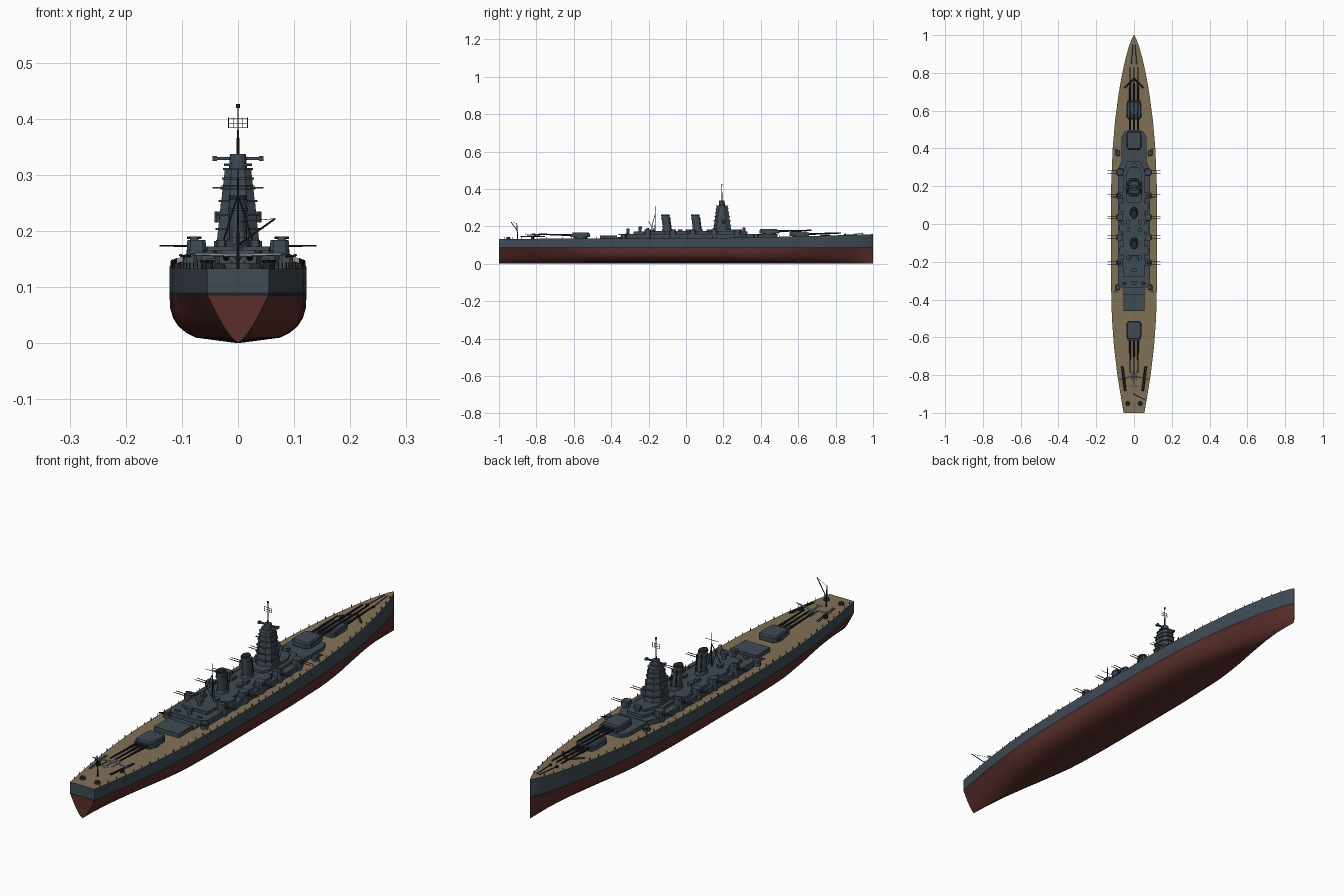
import bpy, bmesh, math
from mathutils import Vector, Matrix

if "Cube" in bpy.data.objects:
    bpy.data.objects.remove(bpy.data.objects["Cube"])

def material(name, c):
    m = bpy.data.materials.new(name)
    m.diffuse_color = (*c, 1)
    m.use_nodes = True
    m.node_tree.nodes["Principled BSDF"].inputs["Base Color"].default_value = m.diffuse_color
    return m

STEEL = material("steel_grey", (0.05, 0.068, 0.088))
DARK = material("dark_metal", (0.016, 0.02, 0.024))
RED = material("red_bottom", (0.10, 0.028, 0.024))
WOOD = material("deck_wood", (0.22, 0.165, 0.095))
PALE = material("pale_grey", (0.3, 0.34, 0.37))

class Part:
    """Collects simple solids into one object; sides=(1,-1) mirrors across x."""
    def __init__(self, name, mat):
        self.name, self.mat, self.bm = name, mat, bmesh.new()

    def prism(self, half, z0, z1, top=1.0, at=(0, 0), shift=0):
        # half: right-hand outline (x, y); mirrored to a closed outline
        pts = list(half) + [(-x, y) for x, y in reversed(half) if abs(x) > 1e-6]
        lo = [self.bm.verts.new((at[0] + x, at[1] + y, z0)) for x, y in pts]
        hi = [self.bm.verts.new((at[0] + x * top, at[1] + y * top + shift, z1)) for x, y in pts]
        n = len(pts)
        self.bm.faces.new(lo)
        self.bm.faces.new(hi)
        for i in range(n):
            self.bm.faces.new((lo[i], lo[(i + 1) % n], hi[(i + 1) % n], hi[i]))

    def block(self, at, w, l, z0, z1, c=0.0, top=1.0):
        w, l = w / 2, l / 2
        h = [(w - c, -l), (w, -l + c), (w, l - c), (w - c, l)] if c else [(w, -l), (w, l)]
        self.prism(h, z0, z1, top, at)

    def rod(self, a, b, r, r2=None, seg=8):
        a, b = Vector(a), Vector(b)
        d = b - a
        m = Matrix.Translation((a + b) / 2) @ d.to_track_quat('Z', 'Y').to_matrix().to_4x4()
        bmesh.ops.create_cone(self.bm, cap_ends=True, segments=seg, radius1=r,
                              radius2=r if r2 is None else r2, depth=d.length, matrix=m)

    def done(self, smooth=False):
        bmesh.ops.recalc_face_normals(self.bm, faces=self.bm.faces)
        me = bpy.data.meshes.new(self.name)
        self.bm.to_mesh(me)
        self.bm.free()
        me.materials.append(self.mat)
        o = bpy.data.objects.new(self.name, me)
        bpy.context.collection.objects.link(o)
        if smooth:
            bpy.context.view_layer.objects.active = o
            o.select_set(True)
            bpy.ops.object.shade_smooth_by_angle(angle=math.radians(35))
            o.select_set(False)
        return o

# hull lines: plan half-breadth and sheer of the deck
PLAN = [(-1, .055), (-.9, .072), (-.8, .088), (-.65, .106), (-.5, .117), (-.3, .122), (0, .122), (.2, .121),
        (.4, .113), (.55, .1), (.7, .08), (.8, .062), (.88, .044), (.94, .027), (.98, .012), (1, .001)]

def breadth(y):
    for (a, p), (b, q) in zip(PLAN, PLAN[1:]):
        if y <= b:
            return p + (q - p) * (y - a) / (b - a)
    return .001

def sheer(y):
    return .133 + .006 * (y + 1) / 2 + .019 * max(0, y) ** 1.5

MID = [(0, 0), (.01, .62), (.018, .75), (.03, .87), (.045, .95), (.062, .99), (.084, 1), (.09, 1)]
END = [0, .2, .32, .46, .62, .78, .98, 1]

def section(y):
    t = min(1, max(0, (abs(y) - .4) / .6))
    t = t * t * (3 - 2 * t)
    w = breadth(y)
    s = [(w * (f * (1 - t) + e * t), z) for (z, f), e in zip(MID, END)]
    return s + [(w, sheer(y))]

YS = [-1 + i * .05 for i in range(37)] + [.88, .91, .94, .96, .98, .99, 1]

def hull_strip(name, mat, i0, i1, smooth=True):
    p = Part(name, mat)
    rows = []
    for y in YS:
        s = section(y)[i0:i1 + 1]
        rows.append([p.bm.verts.new((x, y, z)) for x, z in s] +
                    [p.bm.verts.new((-x, y, z)) for x, z in reversed(s)])
    n = len(rows[0])
    for a, b in zip(rows, rows[1:]):
        for k in list(range(n // 2 - 1)) + list(range(n // 2, n - 1)):
            p.bm.faces.new((a[k], a[k + 1], b[k + 1], b[k]))
    for r in (rows[0], rows[-1]):
        p.bm.faces.new(r)
    bmesh.ops.remove_doubles(p.bm, verts=p.bm.verts, dist=1e-5)
    p.done(smooth)

hull_strip("lower_hull", RED, 0, 6)
hull_strip("waterline_band", DARK, 6, 7)
hull_strip("upper_hull", STEEL, 7, 8)

# wooden deck
p = Part("deck", WOOD)
rows = [[p.bm.verts.new((s * breadth(y), y, sheer(y))) for s in (-1, 1)] for y in YS]
for a, b in zip(rows, rows[1:]):
    p.bm.faces.new((a[0], a[1], b[1], b[0]))
p.done()

# armour belt and deck-edge posts
p = Part("rail_posts", DARK)
for i in range(44):
    y = -.97 + i * .0445
    for s in (1, -1):
        x = s * (breadth(y) - .003)
        p.rod((x, y, sheer(y) - .002), (x, y, sheer(y) + .01), .0012, seg=5)
p.done()

# superstructure decks
p = Part("superstructure", STEEL)
p.prism([(.065, -.335), (.085, -.315), (.085, .29), (.06, .345)], .13, .16)
p.prism([(.055, -.28), (.058, -.26), (.058, .27), (.035, .33)], .155, .172)
p.prism([(.065, .3), (.065, .46), (.05, .49)], .135, .158)
p.prism([(.03, .11), (.043, .13), (.043, .26), (.025, .3)], .17, .182)
p.block((0, -.415), .112, .09, .13, .152)
p.block((0, -.35), .12, .045, .13, .142)
p.done()

# main gun turrets: y, facing, base height
turrets, guns = Part("main_turrets", STEEL), Part("main_guns", DARK)
for y, d, z in ((.605, 1, .148), (.445, 1, .163), (-.565, -1, .142)):
    turrets.rod((0, y, z - .02), (0, y, z), .036, seg=24)
    turrets.prism([(.03, -.052 * d), (.04, -.038 * d), (.04, .028 * d), (.033, .052 * d)], z, z + .018, at=(0, y))
    turrets.prism([(.03, -.05 * d), (.038, -.036 * d), (.038, .026 * d), (.031, .044 * d)], z + .018, z + .024, .92, at=(0, y))
    turrets.block((0, y - d * .03), .086, .012, z + .008, z + .016)
    for x in (-.021, 0, .021):
        guns.rod((x, y + d * .05, z + .011), (x, y + d * .1, z + .0125), .0062, .005, 10)
        guns.rod((x, y + d * .1, z + .0125), (x, y + d * .225, z + .016), .0046, .0032, 10)
turrets.done()
guns.done(True)

# secondary twin mounts along both sides
mounts, barrels = Part("secondary_mounts", STEEL), Part("secondary_barrels", DARK)
for y in (.275, .15, .035, -.07, -.205):
    for s in (1, -1):
        mounts.rod((s * .073, y, .135), (s * .073, y, .166), .019, seg=16)
        mounts.block((s * .074, y), .035, .036, .164, .184, .006, .93)
        for dy in (-.007, .007):
            barrels.rod((s * .09, y + dy, .173), (s * .14, y + dy, .174), .0018, .0013, 6)
# small corner mounts and directors
for y, d in ((.375, 1), (-.335, -1)):
    for s in (1, -1):
        mounts.rod((s * .085, y, .13), (s * .085, y, .148), .014, seg=12)
        mounts.block((s * .085, y), .024, .028, .146, .158, .005, .85)
        for dx in (-.005, .005):
            barrels.rod((s * .085 + dx, y, .153), (s * (.098) + dx, y + d * .026, .157), .0022, seg=6)
for x, y, z in ((.078, -.205, .183), (.078, .15, .183), (.05, -.315, .158), (.042, .29, .165)):
    for s in (1, -1):
        mounts.rod((s * x, y, z), (s * x, y, z + .007), .009, .006, 10)
        barrels.rod((s * x - .013, y, z + .005), (s * x + .013, y, z + .005), .002, seg=6)
for y, z in ((-.245, .17), (-.31, .158), (.31, .165)):
    mounts.rod((0, y, z), (0, y, z + .022), .008, seg=12)
    mounts.block((0, y), .03, .018, z + .018, z + .03, .004)
mounts.done()
barrels.done()

# boats and vents on the upper deck
p = Part("boats_and_vents", STEEL)
for s in (1, -1):
    for y in (-.14, -.02, .09):
        p.prism([(.004, -.03), (.009, -.015), (.009, .015), (.001, .03)], .16, .174, at=(s * .067, y))
    for y in (-.03, .01, -.18):
        p.block((s * .03, y), .018, .025, .171, .184, .003)
p.done()

# raked funnels
p, cap = Part("funnels", STEEL), Part("funnel_caps", DARK)
def oval(a, b):
    return [(a * math.sin(math.pi * i / 10), -b * math.cos(math.pi * i / 10)) for i in range(11)]
for y in (-.1, .06):
    p.prism(oval(.022, .03), .17, .186, .9, (0, y))
    p.prism(oval(.016, .023), .18, .256, .95, (0, y), -.01)
    p.prism(oval(.018, .025), .236, .241, 1, (0, y - .008))
    cap.prism(oval(.0165, .0235), .255, .263, .95, (0, y - .01))
    for s in (1, -1):
        cap.rod((s * .012, y + .022, .18), (s * .01, y + .013, .25), .0025, seg=6)
p.done(True)
cap.done(True)

# stepped bridge tower
p, trim = Part("bridge_tower", STEEL), Part("tower_platforms", STEEL)
Z = [.178, .205, .23, .255, .277, .295, .312]
W = [.038, .035, .0325, .0295, .027, .025]
for z0, z1, w in zip(Z, Z[1:], W):
    p.prism([(w * .5, -w * 1.2), (w, -w * .75), (w, w * .6), (w * .5, w * 1.3)], z0, z1, .93, (0, .192))
    v = w * 1.06
    trim.prism([(v * .5, -v * 1.2), (v, -v * .75), (v, v * .6), (v * .5, v * 1.3)], z1 - .003, z1, 1, (0, .192))
p.rod((0, .192, .31), (0, .192, .337), .016, .0145, 16)
trim.block((0, .192), .05, .03, .316, .32, .008)
trim.block((0, .195), .09, .008, .327, .332)
trim.block((0, .18), .09, .006, .2755, .2785)
for s in (1, -1):
    trim.rod((s * .034, .2, .215), (s * .034, .2, .235), .008, seg=10)
    trim.block((s * .041, .195), .008, .012, .325, .334)
p.done()
trim.done()

# foremast with aerial frame
p = Part("foremast", DARK)
p.rod((0, .192, .33), (0, .192, .38), .0028, .002)
p.rod((0, .192, .38), (0, .192, .42), .0013)
p.rod((0, .192, .419), (0, .192, .426), .0035)
for z in (.384, .392, .401):
    p.rod((-.017, .192, z), (.017, .192, z), .0007, seg=5)
for i in range(-2, 3):
    p.rod((i * .0085, .192, .384), (i * .0085, .192, .402), .0007, seg=5)
# tripod mainmast
p.rod((0, -.165, .17), (0, -.165, .31), .0024, .0012)
for s in (1, -1):
    p.rod((s * .03, -.19, .17), (0, -.165, .265), .0016, seg=6)
p.rod((-.03, -.165, .28), (.03, -.165, .28), .001, seg=5)
p.rod((0, -.17, .18), (0, -.2, .225), .0013, seg=5)
p.done()

# stern crane, catapults and deck fittings
p = Part("stern_crane", DARK)
p.rod((0, -.9, .133), (0, -.905, .218), .003, .002)
p.rod((0, -.9, .175), (.066, -.935, .222), .0018, seg=6)
p.rod((0, -.905, .216), (.066, -.935, .222), .0006, seg=5)
p.done()
p = Part("catapults_and_fittings", DARK)
for s in (1, -1):
    for o in (-.004, .004):
        p.rod((s * .062 + o, -.755, .146), (s * .046 + o, -.885, .146), .0025, seg=4)
    p.rod((s * .054, -.82, .132), (s * .054, -.82, .146), .009, seg=12)
    p.rod((s * .033, -.95, .132), (s * .033, -.95, .142), .012, .009, 12)
    p.rod((s * .014, .85, .15), (s * .014, .85, .16), .006, seg=10)
    p.rod((s * .014, .85, .157), (s * .006, .95, .16), .0015, seg=5)
    p.rod((0, .77, .152), (s * .05, .72, .15), .004, seg=4)
p.done()

# seaplane parked on the stern
p = Part("seaplane", PALE)
for s in (1, -1):
    p.rod((0, -.805, .157), (s * .078, -.822, .159), .004, .0025, 6)
    p.rod((s * .012, -.775, .145), (s * .012, -.83, .145), .003, .0015, 6)
p.rod((0, -.78, .153), (0, -.86, .155), .006, .002, 8)
p.block((0, -.856), .028, .008, .155, .157)
p.done()
